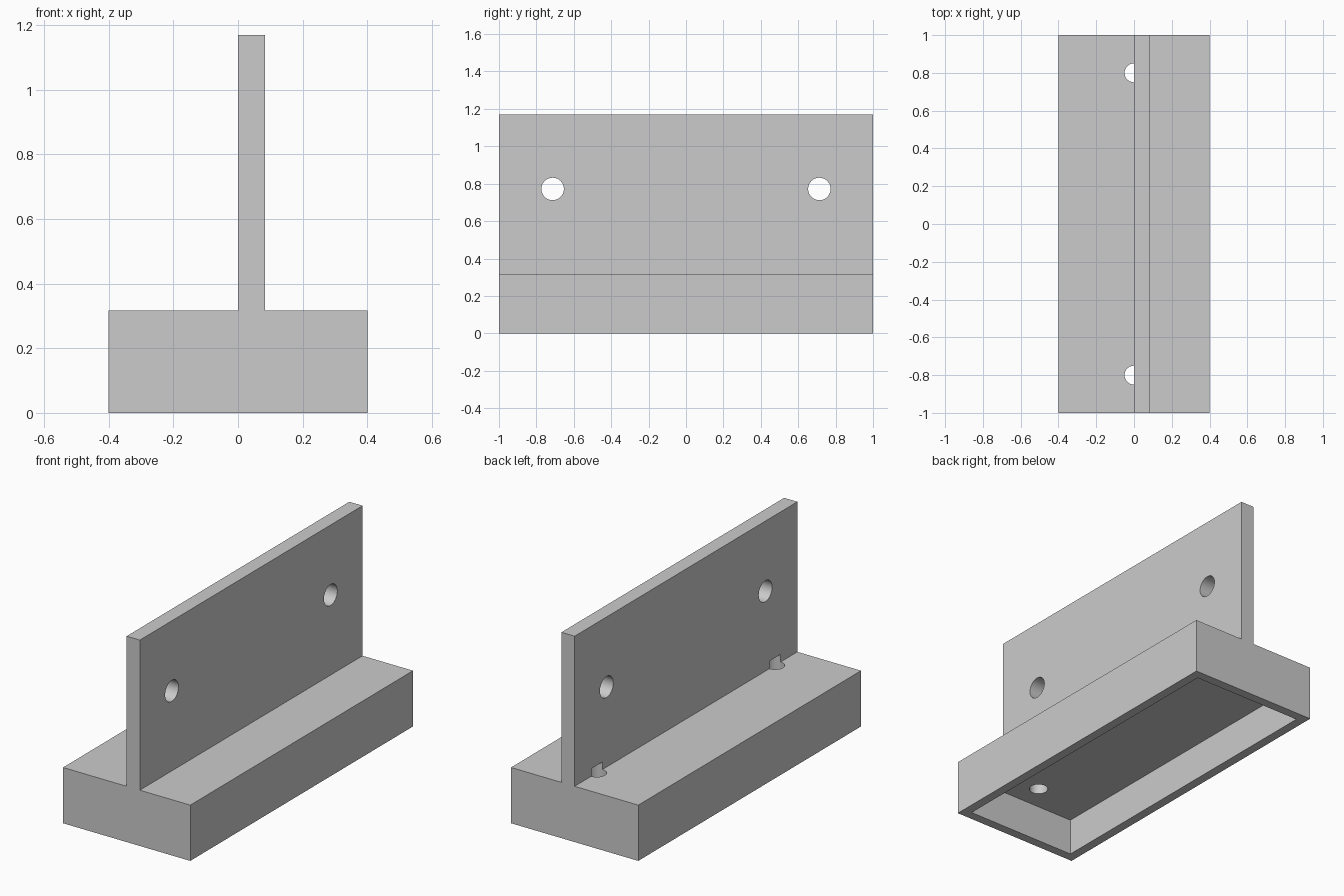
import bpy
import bmesh
from math import pi
from mathutils import Matrix, Vector

if "Cube" in bpy.data.objects:
    bpy.data.objects.remove(bpy.data.objects["Cube"], do_unlink=True)

HALF_W, HALF_L = 0.4, 1.0
BASE_H, TOP, WALL_T = 0.317, 1.17, 0.083
RIM, CEILING = 0.053, 0.21

grey = bpy.data.materials.new("light grey")
grey.use_nodes = True
colour = (0.6, 0.6, 0.6, 1)
grey.diffuse_color = colour
grey.node_tree.nodes["Principled BSDF"].inputs["Base Color"].default_value = colour


def add_object(name, bm):
    bmesh.ops.recalc_face_normals(bm, faces=bm.faces)
    mesh = bpy.data.meshes.new(name)
    bm.to_mesh(mesh)
    bm.free()
    mesh.materials.append(grey)
    obj = bpy.data.objects.new(name, mesh)
    bpy.context.collection.objects.link(obj)
    return obj


def box_cutter(name, low, high):
    low, high = Vector(low), Vector(high)
    bm = bmesh.new()
    place = Matrix.Translation((low + high) / 2) @ Matrix.Diagonal((*(high - low), 1))
    bmesh.ops.create_cube(bm, size=1, matrix=place)
    return add_object(name, bm)


def round_cutter(name, centre, radius, depth, turn=Matrix()):
    bm = bmesh.new()
    bmesh.ops.create_cone(bm, cap_ends=True, segments=48, radius1=radius, radius2=radius,
                          depth=depth, matrix=Matrix.Translation(centre) @ turn)
    return add_object(name, bm)


def cut(body, cutter):
    cutter.hide_render = True
    mod = body.modifiers.new(cutter.name, 'BOOLEAN')
    mod.operation = 'DIFFERENCE'
    mod.solver = 'EXACT'
    mod.object = cutter
    bpy.context.view_layer.objects.active = body
    bpy.ops.object.modifier_apply(modifier=mod.name)
    bpy.data.objects.remove(cutter, do_unlink=True)


# Bracket body: upright plate and base as one extruded tee profile
profile = [(-HALF_W, 0), (HALF_W, 0), (HALF_W, BASE_H), (WALL_T, BASE_H),
           (WALL_T, TOP), (0, TOP), (0, BASE_H), (-HALF_W, BASE_H)]
bm = bmesh.new()
end = bm.faces.new([bm.verts.new((x, -HALF_L, z)) for x, z in profile])
extruded = bmesh.ops.extrude_face_region(bm, geom=[end])["geom"]
bmesh.ops.translate(bm, vec=(0, 2 * HALF_L, 0),
                    verts=[v for v in extruded if isinstance(v, bmesh.types.BMVert)])
bracket = add_object("tee_bracket", bm)

# Open hollow under the base
cut(bracket, box_cutter("base_hollow", (RIM - HALF_W, RIM - HALF_L, -0.1),
                        (HALF_W - RIM, HALF_L - RIM, CEILING)))

# Bolt holes through the plate, and drain holes that rise a little into its foot
sideways = Matrix.Rotation(pi / 2, 4, 'Y')
for side in (-1, 1):
    cut(bracket, round_cutter("plate_hole", (WALL_T / 2, side * 0.713, 0.772), 0.06, 0.3, sideways))
    cut(bracket, round_cutter("base_hole", (0, side * 0.8, 0.26), 0.05, 0.2))

# Smooth hole walls with crisp edges
bpy.ops.object.select_all(action='DESELECT')
bracket.select_set(True)
bpy.context.view_layer.objects.active = bracket
bpy.ops.object.shade_smooth_by_angle(angle=pi / 6)
